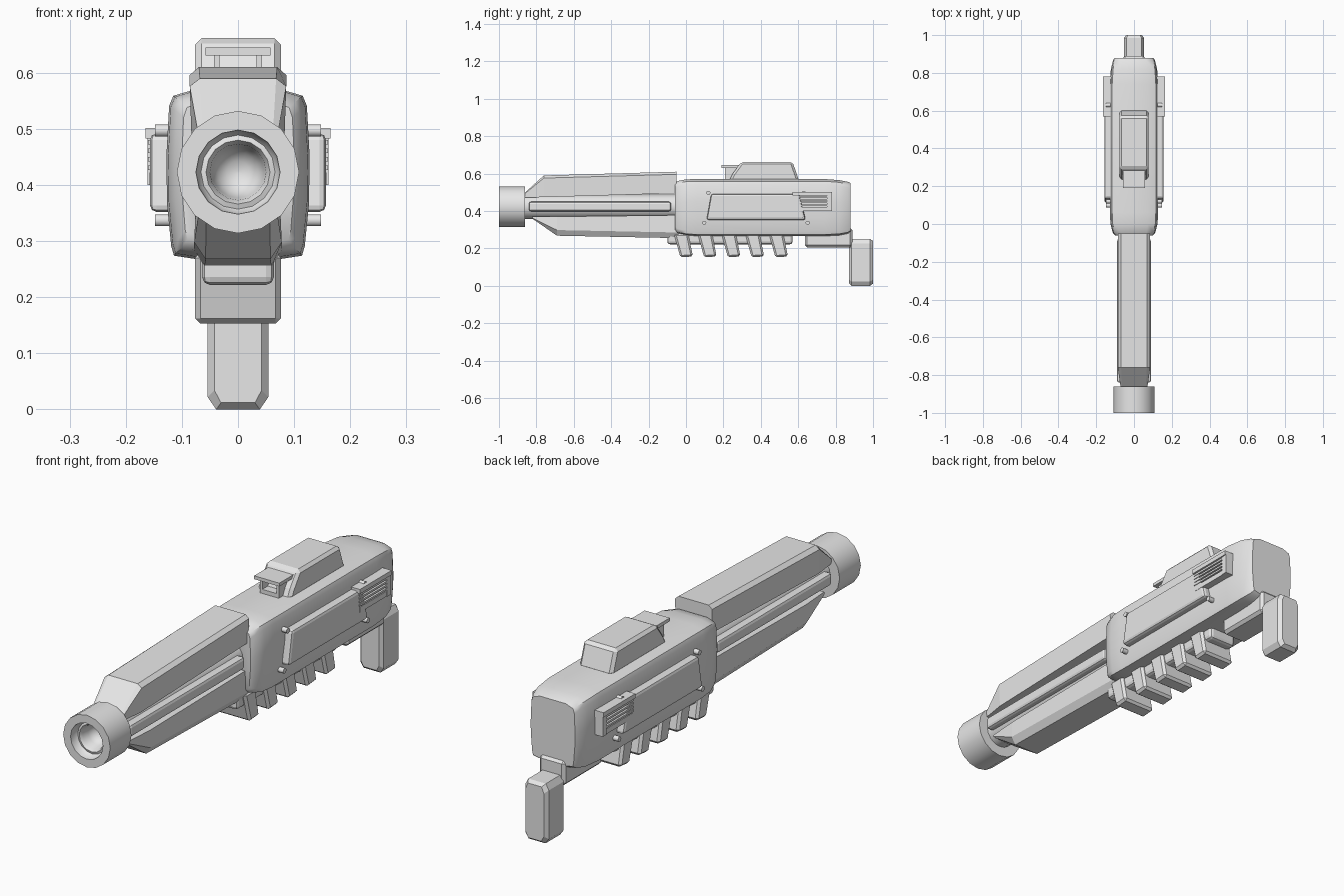
import bpy, bmesh, math

cube = bpy.data.objects.get("Cube")
if cube:
    bpy.data.objects.remove(cube, do_unlink=True)

grey = bpy.data.materials.new("light_grey")
grey.use_nodes = True
grey.diffuse_color = (0.8, 0.8, 0.8, 1)
grey.node_tree.nodes["Principled BSDF"].inputs["Base Color"].default_value = (0.8, 0.8, 0.8, 1)


def finish(name, bm, smooth=None, bevel=0, segments=1, mirror=False):
    """Turn a bmesh into an object, with optional bevel, mirror and smoothing."""
    bmesh.ops.remove_doubles(bm, verts=bm.verts, dist=1e-5)
    bmesh.ops.recalc_face_normals(bm, faces=bm.faces)
    mesh = bpy.data.meshes.new(name)
    bm.to_mesh(mesh)
    bm.free()
    mesh.materials.append(grey)
    if smooth:
        mesh.shade_smooth()
        mesh.set_sharp_from_angle(angle=math.radians(smooth))
    obj = bpy.data.objects.new(name, mesh)
    bpy.context.collection.objects.link(obj)
    if bevel:
        mod = obj.modifiers.new("bevel", "BEVEL")
        mod.width, mod.segments = bevel, segments
    if mirror:
        obj.modifiers.new("mirror", "MIRROR")
    return obj


def skin(bm, rings, closed_ends=True):
    """Bridge rings of equal point counts."""
    rows = [[bm.verts.new(p) for p in ring] for ring in rings]
    n = len(rows[0])
    for a, b in zip(rows, rows[1:]):
        for i in range(n):
            j = (i + 1) % n
            bm.faces.new((a[i], a[j], b[j], b[i]))
    if closed_ends:
        bm.faces.new(rows[0])
        bm.faces.new(rows[-1])


def loft(name, sections, **kw):
    """Each section: y and its (half width, z) points, mirrored across x."""
    bm = bmesh.new()
    skin(bm, [[(w, y, z) for w, z in pts] + [(-w, y, z) for w, z in reversed(pts)]
              for y, pts in sections])
    return finish(name, bm, **kw)


def prism(name, outline, x0, x1, **kw):
    """Extrude a (y, z) outline from x0 to x1."""
    bm = bmesh.new()
    skin(bm, [[(x, y, z) for y, z in outline] for x in (x0, x1)])
    return finish(name, bm, **kw)


def block(name, x0, x1, y0, y1, z0, z1, **kw):
    return prism(name, [(y0, z0), (y1, z0), (y1, z1), (y0, z1)], x0, x1, **kw)


def lathe(name, profile, z, sides=16, **kw):
    """Spin (y, radius) points about the barrel axis."""
    bm = bmesh.new()
    rings = []
    for y, r in profile:
        angles = [2 * math.pi * i / sides for i in range(sides)]
        rings.append([(r * math.cos(a), y, z + r * math.sin(a)) for a in angles])
    skin(bm, rings)
    return finish(name, bm, **kw)


AXIS = 0.423

# Muzzle with a stepped rim and a cupped bore
lathe("muzzle", [(-0.86, 0.05), (-0.86, 0.109), (-1, 0.109), (-1, 0.075), (-0.975, 0.073),
                 (-0.965, 0.066), (-0.968, 0.057), (-0.955, 0.05), (-0.925, 0.046),
                 (-0.905, 0.036), (-0.893, 0.02), (-0.89, 0.002)], AXIS, smooth=40)
lathe("barrel", [(-0.87, 0.066), (0, 0.066)], AXIS, smooth=40)


# Shrouds above and below the barrel
def shroud_section(y, inner, outer, wide, flat, cut):
    edge = outer - math.copysign(cut, outer - inner)
    return y, [(wide * 0.96, inner), (wide, edge), (flat, outer)]


loft("upper_shroud", [shroud_section(-0.87, 0.472, 0.49, 0.07, 0.062, 0.004),
                      shroud_section(-0.76, 0.474, 0.59, 0.086, 0.068, 0.014),
                      shroud_section(-0.05, 0.495, 0.61, 0.086, 0.07, 0.014)])
loft("lower_shroud", [shroud_section(-0.82, 0.37, 0.358, 0.068, 0.056, 0.004),
                      shroud_section(-0.69, 0.37, 0.268, 0.078, 0.058, 0.03),
                      shroud_section(-0.04, 0.378, 0.255, 0.078, 0.06, 0.03)])

# Side rails in the gap between the shrouds
block("barrel_rail", 0.045, 0.09, -0.84, -0.08, 0.398, 0.45,
      bevel=0.012, segments=2, mirror=True)


# Receiver body: bulging sides, softened ends
def body_section(y, w, zb, zt):
    return y, [(w * 0.5, zb), (w * 0.92, zb + 0.008), (w * 0.96, zb + 0.025),
               (w * 1.02, zb + 0.1), (w * 1.03, zt - 0.12), (w * 0.99, zt - 0.03),
               (w * 0.93, zt - 0.012), (w * 0.6, zt)]


loft("receiver", [body_section(-0.06, 0.098, 0.295, 0.55),
                  body_section(-0.045, 0.11, 0.28, 0.56),
                  body_section(0, 0.121, 0.27, 0.569),
                  body_section(0.06, 0.124, 0.266, 0.571),
                  body_section(0.74, 0.124, 0.266, 0.571),
                  body_section(0.82, 0.119, 0.27, 0.565),
                  body_section(0.865, 0.108, 0.278, 0.556),
                  body_section(0.88, 0.1, 0.288, 0.55)], smooth=45)

# Side panel and its corner bolts
prism("side_panel", [(0.11, 0.352), (0.64, 0.352), (0.605, 0.492), (0.135, 0.492)],
      0.11, 0.157, bevel=0.012, segments=2, mirror=True)
for i, (y, z) in enumerate([(0.12, 0.497), (0.098, 0.337), (0.65, 0.337), (0.63, 0.497)]):
    bm = bmesh.new()
    skin(bm, [[(x, y + 0.011 * math.cos(k * math.pi / 5), z + 0.011 * math.sin(k * math.pi / 5))
               for k in range(10)] for x in (0.11, 0.148)])
    finish(f"panel_bolt_{i + 1}", bm, smooth=40, mirror=True)

# Side vent: frame open at the front, with slats inside
block("vent_core", 0.1, 0.147, 0.6, 0.77, 0.41, 0.5, mirror=True)
block("vent_top", 0.11, 0.165, 0.57, 0.78, 0.483, 0.502, mirror=True)
block("vent_bottom", 0.11, 0.158, 0.58, 0.78, 0.4, 0.422, mirror=True)
block("vent_back", 0.11, 0.161, 0.755, 0.78, 0.4, 0.502, mirror=True)
for i in range(4):
    z = 0.427 + i * 0.015
    block(f"vent_slat_{i + 1}", 0.11, 0.16, 0.575, 0.76, z, z + 0.008, mirror=True)

# Sight housing on top
prism("sight_housing", [(0.23, 0.56), (0.25, 0.6), (0.295, 0.662), (0.57, 0.662),
                        (0.605, 0.56)], -0.077, 0.077, bevel=0.012)
# Sight hood: flared roof over an open box
prism("hood_roof", [(0.19, 0.631), (0.3, 0.631), (0.3, 0.645), (0.19, 0.645)], -0.058, 0.058)
block("hood_wall", 0.033, 0.043, 0.208, 0.3, 0.56, 0.633, mirror=True)
block("hood_floor", -0.04, 0.04, 0.208, 0.3, 0.56, 0.588)

# Underside rail with slanted teeth
block("under_rail", -0.064, 0.064, -0.1, 0.57, 0.222, 0.285, bevel=0.014, segments=2)
for i in range(5):
    y = i * 0.127
    prism(f"rail_tooth_{i + 1}", [(y - 0.03, 0.152), (y + 0.037, 0.157), (y + 0.012, 0.28),
                                  (y - 0.065, 0.28)], -0.077, 0.077, bevel=0.01)

# Rear bracket and grip
prism("grip_bracket", [(0.635, 0.205), (0.89, 0.205), (0.89, 0.31), (0.81, 0.31),
                       (0.79, 0.28), (0.635, 0.28)], -0.06, 0.06, bevel=0.012)
loft("grip", [(y, [(w * 0.72, b), (w, b + 0.022), (w, t - 0.025), (w * 0.75, t)])
              for y, w, b, t in [(0.872, 0.042, 0.012, 0.24), (0.886, 0.054, 0, 0.25),
                                 (0.984, 0.054, 0, 0.25), (1, 0.042, 0.012, 0.24)]])
